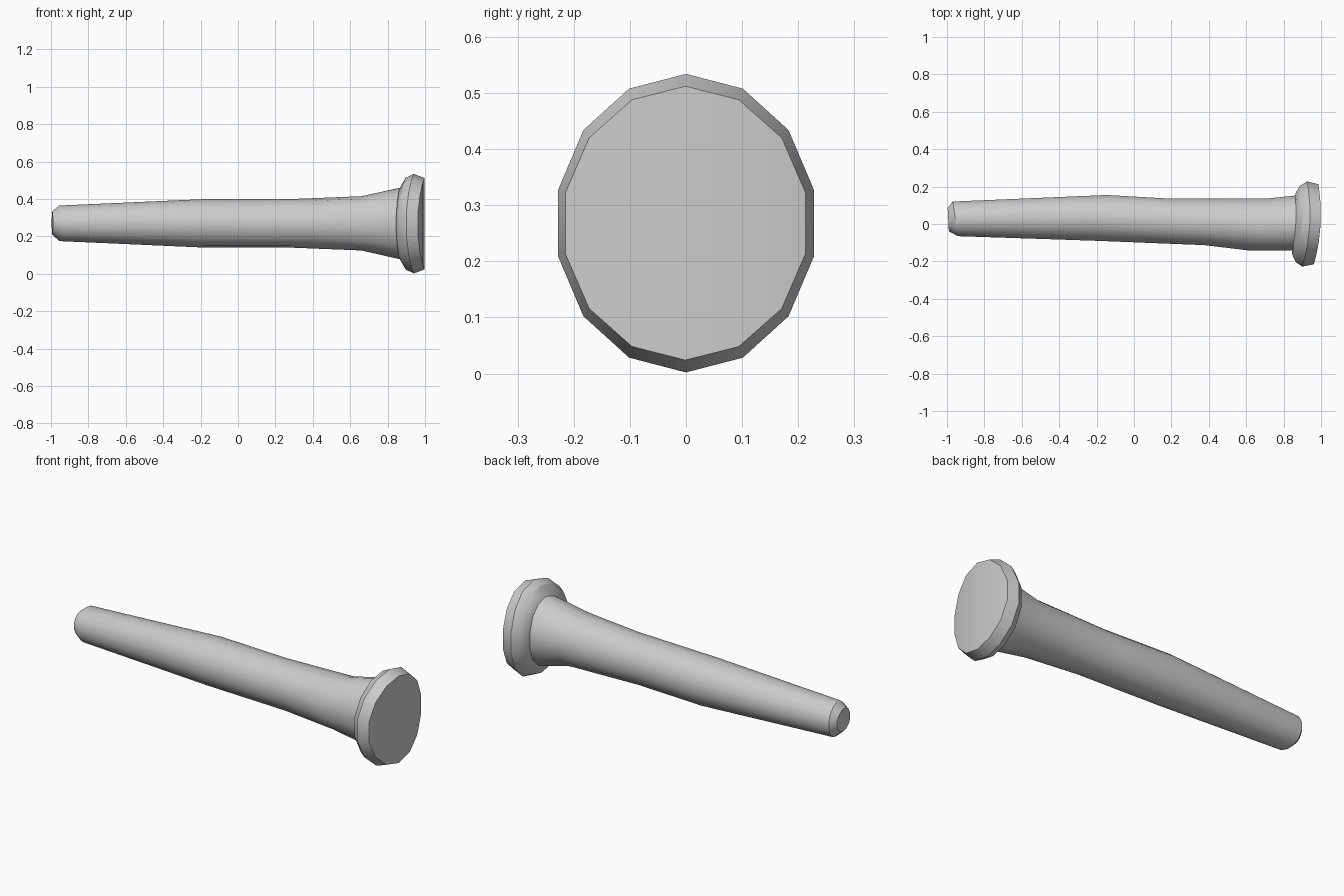
import bpy, math

if "Cube" in bpy.data.objects:
    bpy.data.objects.remove(bpy.data.objects["Cube"])

SIDES = 14


def strip_cap(base):
    # Close a ring with strips running across it, so a bowed end stays clean
    half = SIDES // 2
    faces = []
    for i in range(half):
        a, b = i, i + 1
        c, d = (SIDES - i - 1) % SIDES, (SIDES - i) % SIDES
        quad = [a, b, c, d]
        faces.append([base + k for k in dict.fromkeys(quad)])
    return faces


def loft(name, rings):
    # ring: x, y_min, y_max, z_min, z_max, tilt, bow (x shifts with y)
    verts, faces = [], []
    for x, y0, y1, z0, z1, tilt, bow in rings:
        yc, zc = (y0 + y1) / 2, (z0 + z1) / 2
        ry = (y1 - y0) / 2 / math.cos(math.pi / SIDES)
        rz = (z1 - z0) / 2
        for i in range(SIDES):
            t = 2 * math.pi * i / SIDES
            dy = ry * math.sin(t)
            verts.append((x + tilt * dy + bow * dy * dy, yc + dy, zc + rz * math.cos(t)))
    for r in range(len(rings) - 1):
        a, b = r * SIDES, (r + 1) * SIDES
        for i in range(SIDES):
            j = (i + 1) % SIDES
            faces.append((a + i, a + j, b + j, b + i))
    # vertices 0 and 7 sit at top and bottom: strips pair both sides by height
    last = (len(rings) - 1) * SIDES
    start = strip_cap_y(0)
    end = strip_cap_y(last)
    faces += [f[::-1] for f in start] + end
    mesh = bpy.data.meshes.new(name)
    mesh.from_pydata(verts, [], faces)
    mesh.update()
    obj = bpy.data.objects.new(name, mesh)
    bpy.context.collection.objects.link(obj)
    bpy.context.view_layer.objects.active = obj
    obj.select_set(True)
    bpy.ops.object.mode_set(mode='EDIT')
    bpy.ops.mesh.select_all(action='SELECT')
    bpy.ops.mesh.normals_make_consistent(inside=False)
    bpy.ops.object.mode_set(mode='OBJECT')
    bpy.ops.object.shade_smooth_by_angle(angle=math.radians(32))
    obj.select_set(False)
    return obj


def strip_cap_y(base):
    # Pair upper and lower vertices that share the same y
    half = SIDES // 2
    up = lambda k: k % SIDES
    down = lambda k: (half - k) % SIDES
    faces = []
    for k in range(-3, 3):
        faces.append([base + v for v in (up(k), up(k + 1), down(k + 1), down(k))])
    return faces


# Tapered, slightly curved grip flaring into a thick knob
loft("handle", [
    (-0.993, -0.04, 0.085, 0.21, 0.335, -0.05, 0),
    (-0.955, -0.065, 0.12, 0.175, 0.365, -0.15, 0),
    (-0.17, -0.09, 0.155, 0.14, 0.40, 0.2, 0),
    (0.29, -0.113, 0.135, 0.14, 0.40, -0.7, 0),
    (0.66, -0.142, 0.135, 0.125, 0.415, 0.3, 0),
    (0.865, -0.142, 0.152, 0.078, 0.46, 0.055, -0.53),
    (0.869, -0.163, 0.165, 0.072, 0.466, 0.055, -0.53),
    (0.897, -0.203, 0.203, 0.023, 0.514, 0.055, -0.53),
    (0.94, -0.228, 0.228, 0.002, 0.534, 0.055, -0.53),
    (0.998, -0.215, 0.213, 0.024, 0.512, 0.055, -0.53),
])
